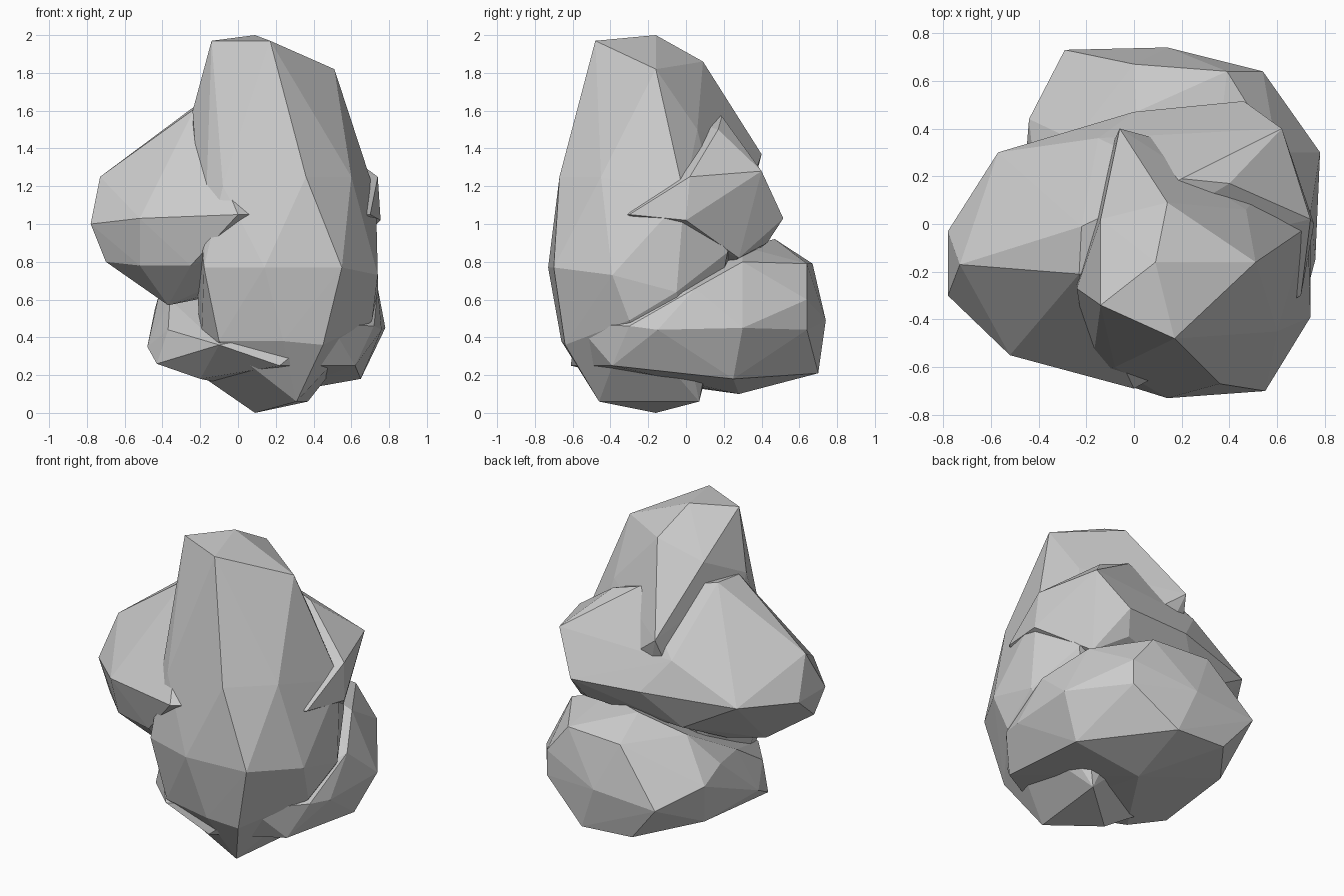
import bpy, bmesh


def boulder(name, corners):
    """Faceted rock: convex hull around a handful of chiselled corners."""
    bm = bmesh.new()
    for c in corners:
        bm.verts.new(c)
    bmesh.ops.convex_hull(bm, input=bm.verts[:])
    loose = [v for v in bm.verts if not v.link_faces]
    bmesh.ops.delete(bm, geom=loose, context='VERTS')
    bmesh.ops.recalc_face_normals(bm, faces=bm.faces[:])
    me = bpy.data.meshes.new(name)
    bm.to_mesh(me)
    bm.free()
    ob = bpy.data.objects.new(name, me)
    bpy.context.collection.objects.link(ob)
    return ob


# Tall standing rock, at the front
boulder("tall_rock", [
    (.17, -.48, 1.97), (-.14, -.34, 1.97), (.09, -.16, 2.0),
    (.51, -.16, 1.82), (.14, .09, 1.86), (-.14, .02, 1.75),
    (-.24, -.27, 1.6), (-.06, .40, 1.37), (.47, .06, 1.5),
    (.36, -.67, 1.25), (.60, -.45, 1.25), (-.08, -.60, 1.2),
    (.14, -.73, .77), (.55, -.70, .77), (-.18, -.63, .77), (.74, -.39, .73),
    (.74, -.05, .64), (.73, -.01, 1.15), (.6, .22, .85), (-.2, .1, .6),
    (.71, -.3, .49), (.45, -.64, .36), (.24, -.66, .38), (-.1, -.58, .38),
    (.31, -.46, .06), (.09, -.16, 0), (.37, .07, .06), (-.2, -.2, .2)])

# Middle rock, wedged behind the tall one and jutting to the left
boulder("middle_rock", [
    (-.22, -.01, 1.63), (-.23, -.21, 1.61), (-.73, -.17, 1.25),
    (-.78, -.03, 1.0), (-.78, -.30, 1.0), (-.52, -.55, 1.03), (0, -.69, 1.05),
    (-.70, -.3, .8), (-.52, -.47, .78), (-.25, -.55, .78),
    (-.37, -.28, .57), (-.22, -.1, .6),
    (-.57, .30, 1.03), (-.15, .36, 1.25), (0, .47, 1.05),
    (.46, .515, 1.03), (.62, .40, 1.28), (.74, .02, 1.25),
    (.755, 0, 1.02), (.70, -.3, 1.05), (.40, .43, .9),
    (-.2, .32, .82), (.55, .28, .82), (.4, .17, 1.5), (.2, .19, 1.57)])

# Low rock, at the back
boulder("low_rock", [
    (0, .67, .79), (.39, .64, .79), (.01, .47, .92), (.35, .3, .88),
    (-.29, .73, .46), (.14, .74, .49), (.54, .64, .6), (.54, .64, .44),
    (-.1, .69, .23), (.25, .70, .21), (-.44, .44, .55), (-.36, .0, .6),
    (-.42, .25, .62), (-.25, .35, .8), (.6, .3, .8),
    (-.37, .34, .27), (.74, .05, .66), (.78, .30, .45), (.76, -.15, .44),
    (.72, -.3, .46), (.62, -.39, .25), (.65, .25, .18), (.2, .28, .10),
    (-.48, -.05, .35), (-.43, -.22, .26), (-.37, -.25, .44),
    (-.1, -.59, .36), (.22, -.61, .25), (-.2, -.3, .18), (.49, -.58, .47)])
